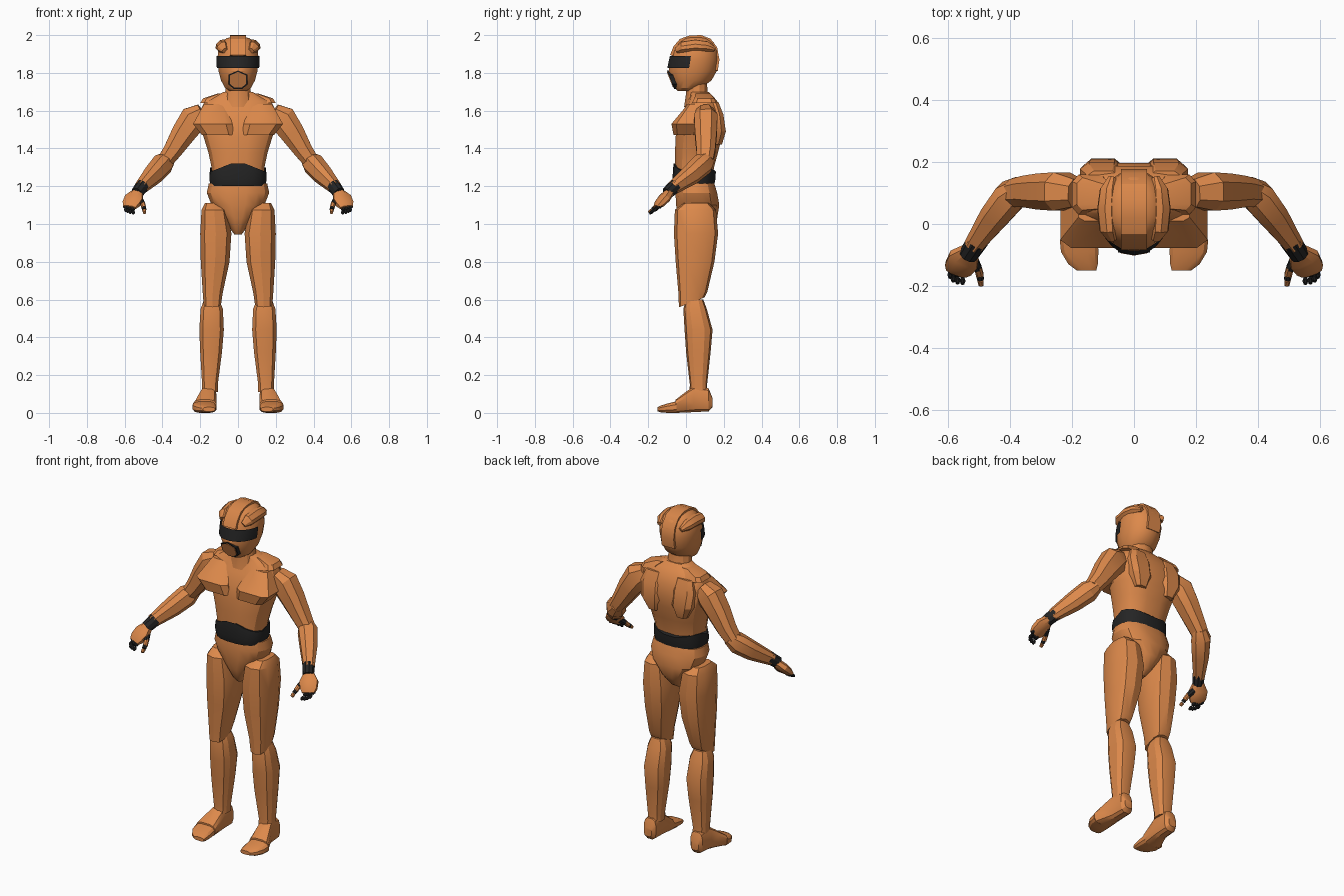
import bpy, bmesh, math
from mathutils import Vector


def material(name, rgb):
    m = bpy.data.materials.new(name)
    m.diffuse_color = (*rgb, 1)
    return m


ORANGE = material("burnt orange", (0.72, 0.25, 0.07))
BLACK = material("matte black", (0.018, 0.018, 0.018))


def build(name, rings, mat, mirror=False, keep=None):
    """Skin a list of vertex rings, optionally once for each side."""
    for side, s in ((("left_", 1), ("right_", -1)) if mirror else (("", 1),)):
        bm = bmesh.new()
        vs = [[bm.verts.new((p[0] * s, p[1], p[2])) for p in r] for r in rings]
        n = len(vs[0])
        for a, b in zip(vs, vs[1:]):
            for i in range(n):
                j = (i + 1) % n
                bm.faces.new((a[i], a[j], b[j], b[i]))
        bm.faces.new(vs[0])
        bm.faces.new(vs[-1])
        bmesh.ops.recalc_face_normals(bm, faces=bm.faces)
        if keep:
            bad = [f for f in bm.faces if not keep(f.calc_center_median())]
            bmesh.ops.delete(bm, geom=bad, context='FACES')
        me = bpy.data.meshes.new(side + name)
        bm.to_mesh(me)
        bm.free()
        me.materials.append(mat)
        bpy.context.collection.objects.link(bpy.data.objects.new(side + name, me))


def section(n, e):
    """Unit superellipse, scaled so that it fills -1..1."""
    out = []
    for i in range(n):
        a = 2 * math.pi * (i + 0.5) / n
        out.append([math.copysign(abs(f) ** e, f) for f in (math.cos(a), math.sin(a))])
    k = max(abs(p[0]) for p in out)
    return [(p[0] / k, p[1] / k) for p in out]


def loft(name, rows, mat=ORANGE, n=12, e=0.8, axis='z', mirror=False, keep=None, warp=None):
    """rows: (height, x0, x1, b0, b1, tilt); b is y, or z when lofting along y."""
    rings = []
    for t, x0, x1, b0, b1, *tilt in rows:
        ring = []
        for c, d in section(n, e):
            x = (x0 + x1) / 2 + c * (x1 - x0) / 2
            b = (b0 + b1) / 2 + d * (b1 - b0) / 2
            h = t + (tilt[0] * d if tilt else 0)
            p = (x, b, h) if axis == 'z' else (x, h, b)
            ring.append(warp(*p) if warp else p)
        rings.append(ring)
    build(name, rings, mat, mirror, keep)


def body(name, rows, **kw):
    """Centred loft: rows are (z, half width, front y, back y)."""
    loft(name, [(z, -w, w, f, b) for z, w, f, b in rows], **kw)


def tube(name, rows, ref, mat=ORANGE, n=8, e=0.8):
    """rows: (x, y, z, radius along ref, other radius), mirrored left/right."""
    pts = [Vector(r[:3]) for r in rows]
    rings = []
    for i, r in enumerate(rows):
        t = (pts[min(i + 1, len(pts) - 1)] - pts[max(i - 1, 0)]).normalized()
        u = Vector(ref)
        u = (u - u.dot(t) * t).normalized()
        v = t.cross(u)
        rings.append([pts[i] + u * c * r[3] + v * d * r[4] for c, d in section(n, e)])
    build(name, rings, mat, True)


# Head, neck and visor
body("head", [(1.705, .045, -.045, .05), (1.72, .068, -.058, .08), (1.76, .09, -.074, .135),
              (1.81, .103, -.092, .163), (1.87, .109, -.08, .172), (1.92, .105, -.068, .168),
              (1.96, .088, -.045, .148), (1.983, .062, -.015, .12), (1.992, .03, .02, .08)],
     n=24, e=0.95)
body("neck", [(1.62, .08, -.01, .14), (1.69, .068, .0, .115), (1.76, .065, .0, .11)], e=1)
body("visor", [(1.825, .112, -.099, .17), (1.855, .115, -.093, .175), (1.89, .114, -.085, .175)],
     n=24, e=0.95, mat=BLACK, keep=lambda c: c.y < .035)

# Helmet crest: a strip bent over the head
arc = [(-.084, 1.895), (-.066, 1.94), (-.032, 1.98), (.02, 1.998), (.08, 2.0),
       (.13, 1.981), (.165, 1.935), (.177, 1.87), (.168, 1.81)]
build("helmet_crest", [[(-.042, y, z), (.042, y, z),
                        (.042, .05 + (y - .05) * .85, 1.85 + (z - 1.85) * .85),
                        (-.042, .05 + (y - .05) * .85, 1.85 + (z - 1.85) * .85)]
                       for y, z in arc], ORANGE)
tube("helmet_side_plate", [(.07, -.05, 1.918, .015, .012), (.083, -.02, 1.937, .03, .022),
                           (.087, .05, 1.945, .032, .026), (.083, .11, 1.94, .028, .022),
                           (.07, .15, 1.925, .012, .012)], (1, 0, -1))

# Mouth guard: dark hexagon with a body-coloured hexagon on it
hexagon = [(0, 1.812), (1, 1.79), (1, 1.74), (.45, 1.715), (-.45, 1.715), (-1, 1.74), (-1, 1.79)]
for name, w, k, out, mat in (("mouth_guard_rim", .051, 1, 0, BLACK),
                             ("mouth_guard", .043, .86, .004, ORANGE)):
    shape = [(x * w, 1.763 + (z - 1.763) * k) for x, z in hexagon]
    build(name, [[(x, -.1 - out + (1.81 - z) * .4 + d, z) for x, z in shape]
                 for d in (0, .04)], mat)

# Torso with chest and back plates
body("torso", [(1.21, .138, -.055, .14), (1.30, .14, -.057, .148), (1.38, .157, -.058, .17),
               (1.46, .182, -.055, .19), (1.53, .205, -.045, .197), (1.60, .20, -.015, .187),
               (1.65, .175, .01, .165), (1.675, .125, .02, .145), (1.70, .075, .02, .12)],
     n=16, e=0.75)
loft("chest_plate", [(1.635, .06, .18, .01, .08), (1.53, .03, .238, -.077, .08),
                     (1.47, .02, .19, -.066, .06)], n=8, e=0.45, mirror=True)
loft("collar_plate", [(1.64, .08, .20, .03, .16), (1.665, .08, .185, .045, .15),
                      (1.69, .06, .11, .05, .13)], n=8, e=0.5, mirror=True)
loft("back_plate", [(1.645, .05, .15, .1, .172), (1.58, .035, .175, .1, .198),
                    (1.49, .035, .165, .1, .211), (1.42, .06, .125, .1, .19)],
     n=8, e=0.6, mirror=True)


# Waist: top edge peaks at the front and dips at the back
def waist_edge(x, y, z):
    if z > 1.25:
        z = 1.335 - .4 * abs(x) if y < .03 else 1.27 + .2 * abs(x)
    return x, y, z


body("waist", [(1.2, .145, -.062, .148), (1.24, .152, -.072, .156), (1.3, .148, -.066, .158)],
     mat=BLACK, n=20, warp=waist_edge)
body("pelvis", [(1.215, .155, -.05, .15), (1.165, .165, -.056, .165), (1.10, .14, -.052, .176),
                (1.03, .075, -.045, .165), (.97, .038, -.02, .12), (.945, .02, .0, .08)],
     n=16, e=0.8)

# Legs and feet
loft("thigh", [(1.11, .105, .175, -.01, .12), (1.075, .058, .193, -.055, .155),
               (.95, .035, .2, -.06, .166), (.80, .045, .197, -.051, .147),
               (.64, .08, .187, -.038, .11), (.585, .09, .182, -.035, .095, .025)],
     n=10, e=0.7, mirror=True)
loft("shin", [(.60, .10, .18, .0, .09), (.55, .08, .198, -.012, .108), (.44, .075, .205, -.005, .138),
              (.32, .085, .2, .003, .128), (.15, .107, .19, .022, .11), (.11, .107, .19, .02, .112)],
     n=10, e=0.7, mirror=True)
loft("foot", [(.14, .13, .18, .03, .08), (.12, .115, .193, .008, .13), (.04, .115, .198, .004, .14),
              (0, .115, .215, .002, .112), (-.055, .115, .238, 0, .07)],
     n=12, e=0.65, axis='y', mirror=True)
loft("toe_cap", [(-.05, .117, .24, 0, .062), (-.09, .115, .236, 0, .052),
                 (-.13, .117, .212, .002, .04, ), (-.15, .122, .185, .008, .03)],
     n=12, e=0.65, axis='y', mirror=True)

# Arms
tube("upper_arm", [(.185, .1, 1.59, .045, .05), (.235, .105, 1.557, .062, .074),
                   (.29, .105, 1.478, .058, .064), (.345, .105, 1.39, .05, .05),
                   (.385, .1, 1.335, .044, .042)], (0, 1, 0))
tube("forearm", [(.365, .118, 1.35, .036, .036), (.398, .09, 1.318, .052, .055),
                 (.45, .025, 1.26, .046, .05), (.518, -.07, 1.19, .03, .033)], (1, 1, 0))
tube("wrist", [(.506, -.055, 1.203, .034, .036), (.535, -.1, 1.163, .03, .032)],
     (1, 1, 0), BLACK, 10, 1)

# Hands, fingers and thumb
tube("hand", [(.528, -.085, 1.172, .026, .022), (.55, -.115, 1.135, .05, .026),
              (.567, -.142, 1.105, .046, .022), (.575, -.158, 1.088, .034, .012)], (1, .45, .2))
fingers = [(.597, -.14, 1.092), (.587, -.152, 1.086), (.573, -.158, 1.081), (.557, -.16, 1.078)]
for i, (x, y, z) in enumerate(fingers):
    for j, r in enumerate((.011, .009)):
        k = j * .024
        a = (x - .003 * j, y - k, z - k * .7)
        tube(f"finger_{i + 1}_joint_{j + 1}",
             [(a[0], a[1] + .01, a[2] + .007, r * .6, r * .6), (*a, r, r),
              (a[0], a[1] - .01, a[2] - .007, r * .6, r * .6)], (1, 0, 0), BLACK, 8, 1)
tube("thumb_base", [(.522, -.115, 1.13, .018, .018), (.505, -.145, 1.105, .014, .014)],
     (1, 0, 0), BLACK, 8, 1)
tube("thumb", [(.505, -.14, 1.11, .012, .012), (.498, -.165, 1.085, .012, .012)], (1, 0, 0))
tube("thumb_joint", [(.499, -.165, 1.087, .011, .011), (.496, -.178, 1.076, .011, .011)],
     (1, 0, 0), BLACK, 8, 1)
tube("thumb_tip", [(.496, -.182, 1.072, .01, .01), (.494, -.197, 1.06, .008, .008)], (1, 0, 0))

# Smooth shading with crisp panel edges
for o in bpy.data.objects:
    o.select_set(True)
bpy.context.view_layer.objects.active = bpy.data.objects["torso"]
bpy.ops.object.shade_smooth_by_angle(angle=math.radians(28))
